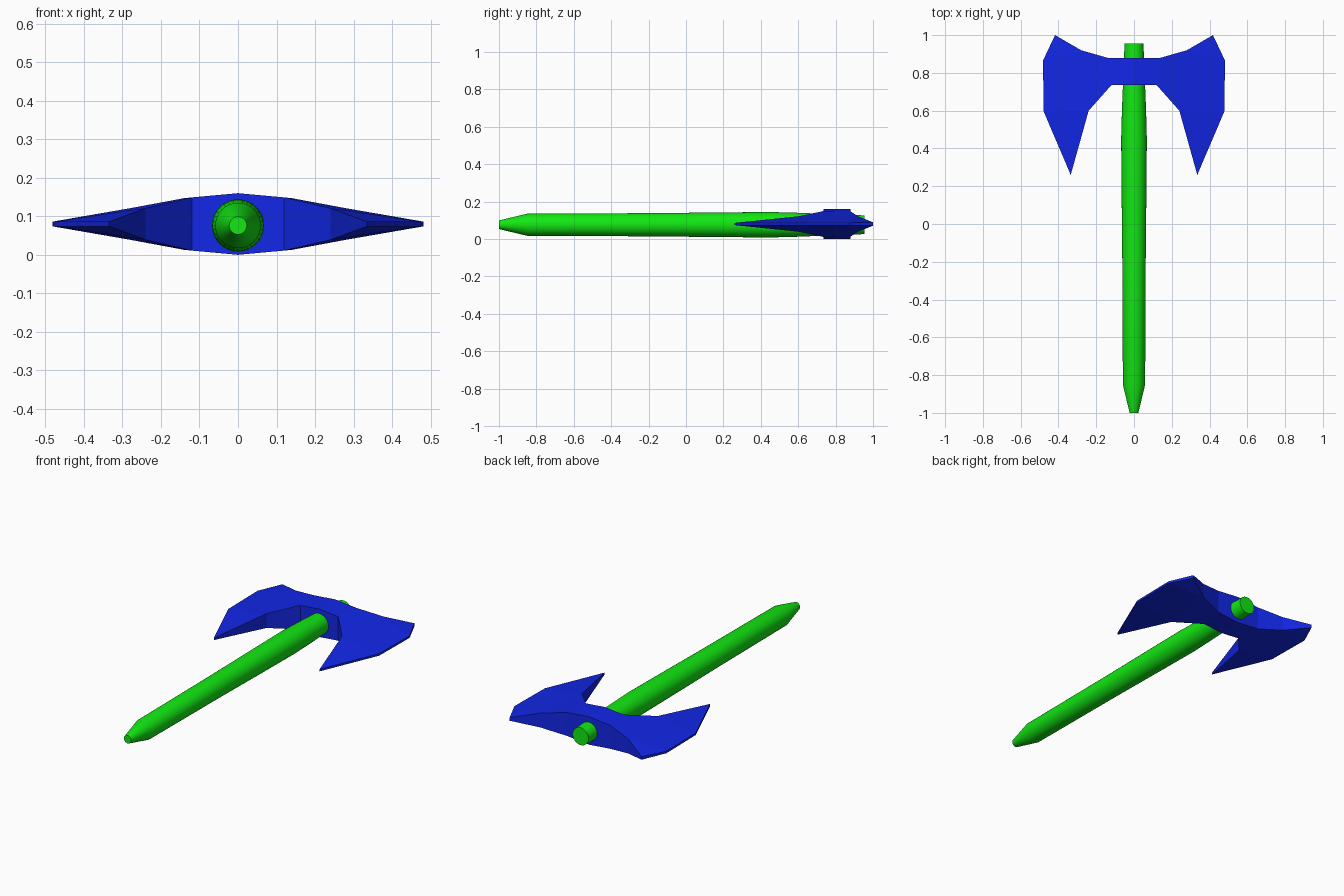
import bpy, bmesh, math

cube = bpy.data.objects.get("Cube")
if cube:
    bpy.data.objects.remove(cube, do_unlink=True)


def make_material(name, color):
    mat = bpy.data.materials.new(name)
    mat.use_nodes = True
    mat.diffuse_color = color
    mat.node_tree.nodes["Principled BSDF"].inputs["Base Color"].default_value = color
    return mat


def make_object(name, bm, mat):
    bmesh.ops.recalc_face_normals(bm, faces=bm.faces[:])
    mesh = bpy.data.meshes.new(name)
    bm.to_mesh(mesh)
    bm.free()
    mesh.materials.append(mat)
    obj = bpy.data.objects.new(name, mesh)
    bpy.context.collection.objects.link(obj)
    return obj


green = make_material("green", (0.006, 0.8, 0.006, 1))
blue = make_material("blue", (0.006, 0.02, 0.8, 1))

# Handle: rings along y, tapered at the pommel and narrowed at the head
SIDES = 32
AXIS_Z = 0.076
bm = bmesh.new()
rings = []
for y, r in [(-1, 0.023), (-0.85, 0.059), (-0.2, 0.062), (0.2, 0.066),
             (0.45, 0.068), (0.6, 0.064), (0.955, 0.05)]:
    angles = [2 * math.pi * i / SIDES for i in range(SIDES)]
    rings.append([bm.verts.new((r * math.cos(a), y, AXIS_Z + r * math.sin(a)))
                  for a in angles])
for a, b in zip(rings, rings[1:]):
    for i in range(SIDES):
        j = (i + 1) % SIDES
        bm.faces.new((a[i], a[j], b[j], b[i]))
bm.faces.new(rings[0])
bm.faces.new(rings[-1])
handle = make_object("handle", bm, green)
bpy.context.view_layer.objects.active = handle
handle.select_set(True)
bpy.ops.object.shade_smooth_by_angle(angle=math.radians(15))

# Double blade: half outline (x, y, half thickness), thinning to the edge
outline = [(0, 0.88, 0.08), (0.14, 0.88, 0.067), (0.28, 0.92, 0.041),
           (0.418, 1.0, 0.009), (0.482, 0.865, 0.006), (0.478, 0.595, 0.006),
           (0.335, 0.26, 0.006), (0.24, 0.60, 0.041), (0.12, 0.735, 0.069),
           (0, 0.735, 0.08)]
patches = [(0, 1, 8, 9), (1, 2, 7, 8), (2, 3, 4), (2, 4, 5, 7), (5, 6, 7)]
BLADE_Z = 0.08
bm = bmesh.new()
for side in (1, -1):
    top, low = ([bm.verts.new((side * x, y, BLADE_Z + s * h)) for x, y, h in outline]
                for s in (1, -1))
    for patch in patches:
        bm.faces.new([top[i] for i in patch])
        bm.faces.new([low[i] for i in reversed(patch)])
    # rim around the outline, open on the centre line
    for i in range(len(outline) - 1):
        bm.faces.new((top[i], top[i + 1], low[i + 1], low[i]))
bmesh.ops.remove_doubles(bm, verts=bm.verts[:], dist=0.0005)
make_object("axe_blade", bm, blue)
